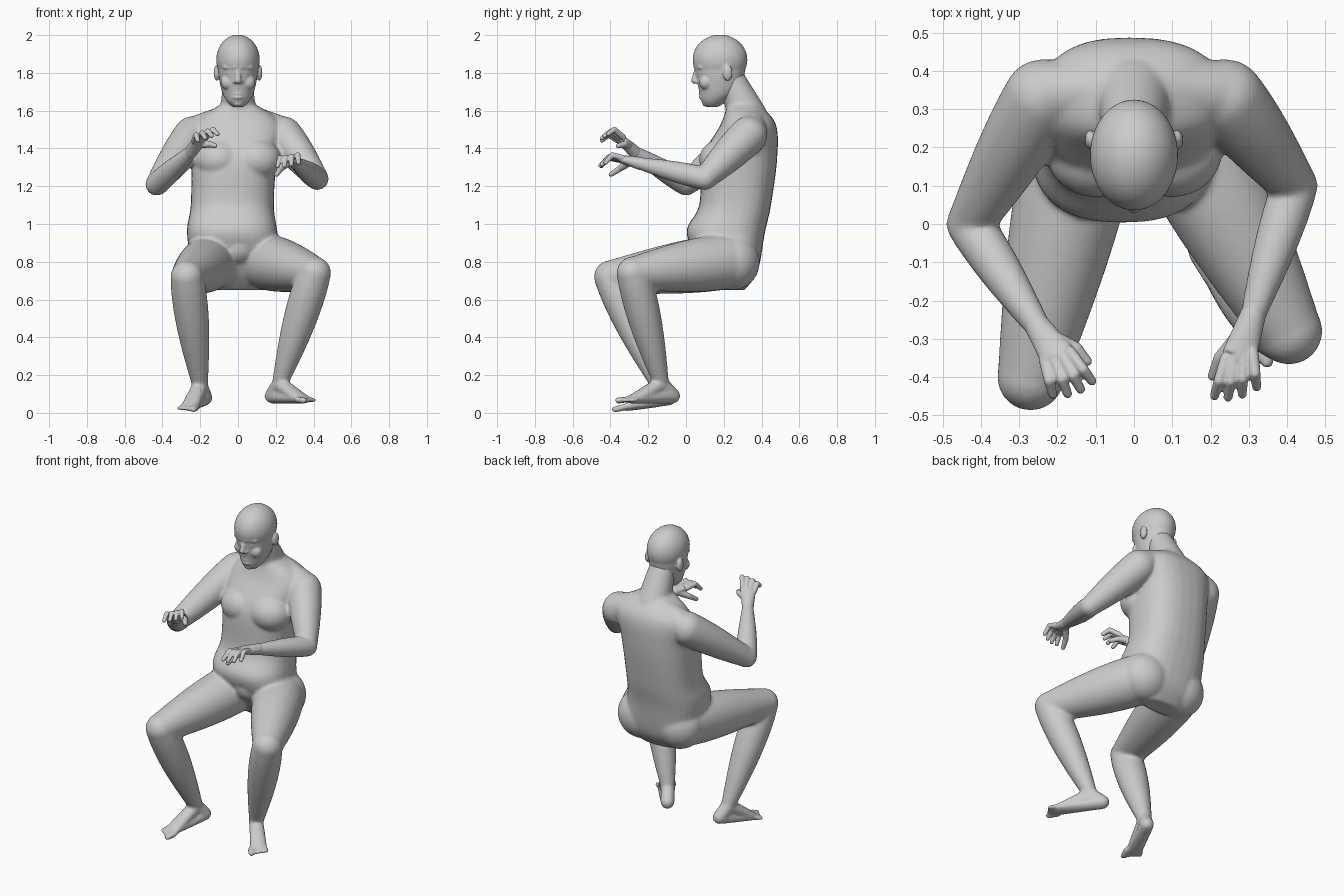
import bpy, bmesh, math
from mathutils import Vector, Matrix

if "Cube" in bpy.data.objects:
    bpy.data.objects.remove(bpy.data.objects["Cube"], do_unlink=True)

COLOR = (0.6, 0.6, 0.6, 1)
skin = bpy.data.materials.new("plain grey skin")
skin.use_nodes = True
skin.diffuse_color = COLOR
skin.node_tree.nodes["Principled BSDF"].inputs["Base Color"].default_value = COLOR

UP = Vector((0, 0, 1))


def rounded(value, power):
    """Superellipse coordinate from a sine or cosine."""
    return math.copysign(abs(value) ** (2 / power), value)


def loft(bm, frames, power=2.0, sides=32):
    """Skin closed rings given as (centre, side axis, other axis)."""
    rings = []
    for centre, u, v in frames:
        angles = [math.tau * k / sides for k in range(sides)]
        rings.append([bm.verts.new(centre + u * rounded(math.cos(a), power)
                                   + v * rounded(math.sin(a), power)) for a in angles])
    for lower, upper in zip(rings, rings[1:]):
        for k in range(sides):
            j = (k + 1) % sides
            bm.faces.new((lower[k], lower[j], upper[j], upper[k]))
    bm.faces.new(rings[0][::-1])
    bm.faces.new(rings[-1])


def spline(a, b, c, d, t):
    """Catmull-Rom value between b and c."""
    return b + t * ((c - a) + t * ((2 * a - 5 * b + 4 * c - d) + t * (3 * b - a - 3 * c + d))) / 2


def stack(bm, rows, power, steps=6):
    """Upright volume through sections of (x, y, height, half width, half depth)."""
    padded = [rows[0], *rows, rows[-1]]
    sections = [[spline(*values, s / steps) for values in zip(*padded[i:i + 4])]
                for i in range(len(rows) - 1) for s in range(steps)]
    sections.append(rows[-1])
    loft(bm, [(Vector((x, y, z)), Vector((w, 0, 0)), Vector((0, d, 0)))
              for x, y, z, w, d in sections], power)


def ball(bm, centre, size):
    matrix = Matrix.Translation(centre) @ Matrix.Diagonal((*size, 1))
    bmesh.ops.create_icosphere(bm, subdivisions=4, radius=1, matrix=matrix)


def limb(bm, start, end, r_start, r_end, bulge=0.0, flat=1.0, steps=12):
    """Tapered round-ended tube; bulge swells its upper middle, flat thins its end."""
    start, end = Vector(start), Vector(end)
    side = (end - start).cross(UP).normalized()
    over = side.cross(end - start).normalized()
    frames = []
    for i in range(steps + 1):
        t = i / steps
        r = r_start + (r_end - r_start) * t + bulge * math.sin(math.pi * t ** .8)
        frames.append((start.lerp(end, t), side * r, over * r * (1 + (flat - 1) * t)))
    loft(bm, frames)
    ball(bm, start, [r_start] * 3)
    ball(bm, end, [r_end * flat] * 3)


def finish(bm, name, voxel, rounds):
    """Fuse the overlapping volumes into one smooth skin."""
    bmesh.ops.recalc_face_normals(bm, faces=bm.faces)
    mesh = bpy.data.meshes.new(name)
    bm.to_mesh(mesh)
    bm.free()
    mesh.materials.append(skin)
    ob = bpy.data.objects.new(name, mesh)
    bpy.context.collection.objects.link(ob)
    fuse = ob.modifiers.new("fuse", 'REMESH')
    fuse.mode = 'VOXEL'
    fuse.voxel_size = voxel
    fuse.use_smooth_shade = True
    soften = ob.modifiers.new("soften", 'SMOOTH')
    soften.iterations = rounds


def leg(bm, hip, knee, ankle, heel, toe_root):
    # Thigh and lower leg
    limb(bm, hip, knee, .147, .087, bulge=.014)
    limb(bm, knee, ankle, .087, .041, bulge=.02)
    # Foot
    limb(bm, ankle, heel, .042, .04)
    limb(bm, ankle, toe_root, .042, .05, flat=.4)
    limb(bm, heel, toe_root, .04, .05, flat=.4)
    # Toes fan from the big toe outwards
    root = Vector(toe_root)
    forward = (root - Vector(heel)).normalized()
    inner = forward.cross(UP).normalized() * math.copysign(1, root.x)
    for i in range(5):
        base = root + inner * (2 - i) * .023
        radius = .012 if i else .018
        limb(bm, base, base + forward * (.055 - .007 * i), radius, radius)


def arm(bm, shoulder, elbow, wrist):
    limb(bm, shoulder, elbow, .1, .06, bulge=.008)
    limb(bm, elbow, wrist, .06, .033, bulge=.008)


def hand(name, wrist, knuckles, inner, reach):
    """Palm-down hand; inner points from little finger to index, reach to the fingertips."""
    bm = bmesh.new()
    wrist, knuckles, inner, reach = map(Vector, (wrist, knuckles, inner, reach))
    inner.normalize()
    limb(bm, wrist, knuckles, .034, .046, flat=.4)
    # Curled fingers
    for i in range(4):
        fan = i - 1.5
        base = knuckles + inner * fan * .024
        tip = knuckles + inner * fan * .038 + reach * (1.15 - .12 * abs(fan))
        joint = base.lerp(tip, .6) + UP * .03
        limb(bm, base, joint, .016, .0145)
        limb(bm, joint, tip, .0145, .012)
    # Thumb
    root = wrist.lerp(knuckles, .5) + inner * .02
    tip = knuckles + inner * .068 + reach * .4 - UP * .06
    joint = root.lerp(tip, .5) + inner * .015
    limb(bm, root, joint, .022, .017)
    limb(bm, joint, tip, .017, .013)
    finish(bm, name, .0045, 3)


# Torso from seat to collar
body = bmesh.new()
stack(body, [(0, .25, .65, .12, .06), (0, .24, .75, .23, .14), (-.03, .21, .95, .24, .207),
             (-.03, .26, 1.1, .22, .19), (-.02, .285, 1.35, .225, .198),
             (0, .33, 1.53, .23, .145), (0, .3, 1.64, .08, .08)], 2.5)
limb(body, (0, .33, 1.57), (0, .22, 1.8), .1, .072)
# Lower belly
ball(body, (0, .12, .88), (.11, .1, .1))
for s in (-1, 1):
    # Chest, shoulder slopes and buttocks
    ball(body, (s * .1, .19, 1.34), (.13, .12, .11))
    limb(body, (s * .05, .35, 1.56), (s * .23, .34, 1.48), .075, .09)
    ball(body, (s * .13, .25, .8), (.15, .14, .15))

RIGHT_WRIST = (-.25, -.27, 1.38)
LEFT_WRIST = (.31, -.24, 1.32)
arm(body, (-.24, .33, 1.47), (-.43, 0, 1.21), RIGHT_WRIST)
arm(body, (.24, .33, 1.47), (.42, .1, 1.24), LEFT_WRIST)
leg(body, (-.14, .2, .8), (-.27, -.4, .72), (-.2, -.14, .14), (-.175, -.09, .08), (-.26, -.31, .03))
leg(body, (.15, .2, .8), (.405, -.28, .74), (.22, -.13, .15), (.18, -.07, .09), (.35, -.29, .07))
finish(body, "body", .01, 6)

# Head: skull, then chin to brow
head = bmesh.new()
ball(head, (0, .18, 1.87), (.115, .145, .132))
stack(head, [(0, .14, 1.62, .03, .03), (0, .15, 1.65, .06, .068), (0, .175, 1.7, .085, .105),
             (0, .18, 1.78, .102, .127), (0, .18, 1.87, .11, .142)], 2)
# Nose, lips and chin
limb(head, (0, .056, 1.82), (0, .045, 1.76), .011, .018)
for z in (1.67, 1.69):
    ball(head, (0, .085, z), (.03, .018, .009))
ball(head, (0, .11, 1.64), (.03, .025, .02))
for s in (-1, 1):
    # Brow, eye, nostril, cheek and ear
    limb(head, (s * .015, .05, 1.83), (s * .07, .078, 1.83), .011, .011)
    ball(head, (s * .04, .075, 1.797), (.019, .014, .011))
    ball(head, (s * .016, .06, 1.752), (.011, .014, .01))
    ball(head, (s * .052, .105, 1.75), (.04, .035, .04))
    ball(head, (s * .113, .22, 1.8), (.016, .026, .042))
finish(head, "head", .0055, 5)

hand("right_hand", RIGHT_WRIST, (-.2, -.345, 1.45), (.9, .3, .3), (.04, -.085, .01))
hand("left_hand", LEFT_WRIST, (.275, -.345, 1.345), (-.95, -.2, -.15), (-.01, -.095, -.03))
